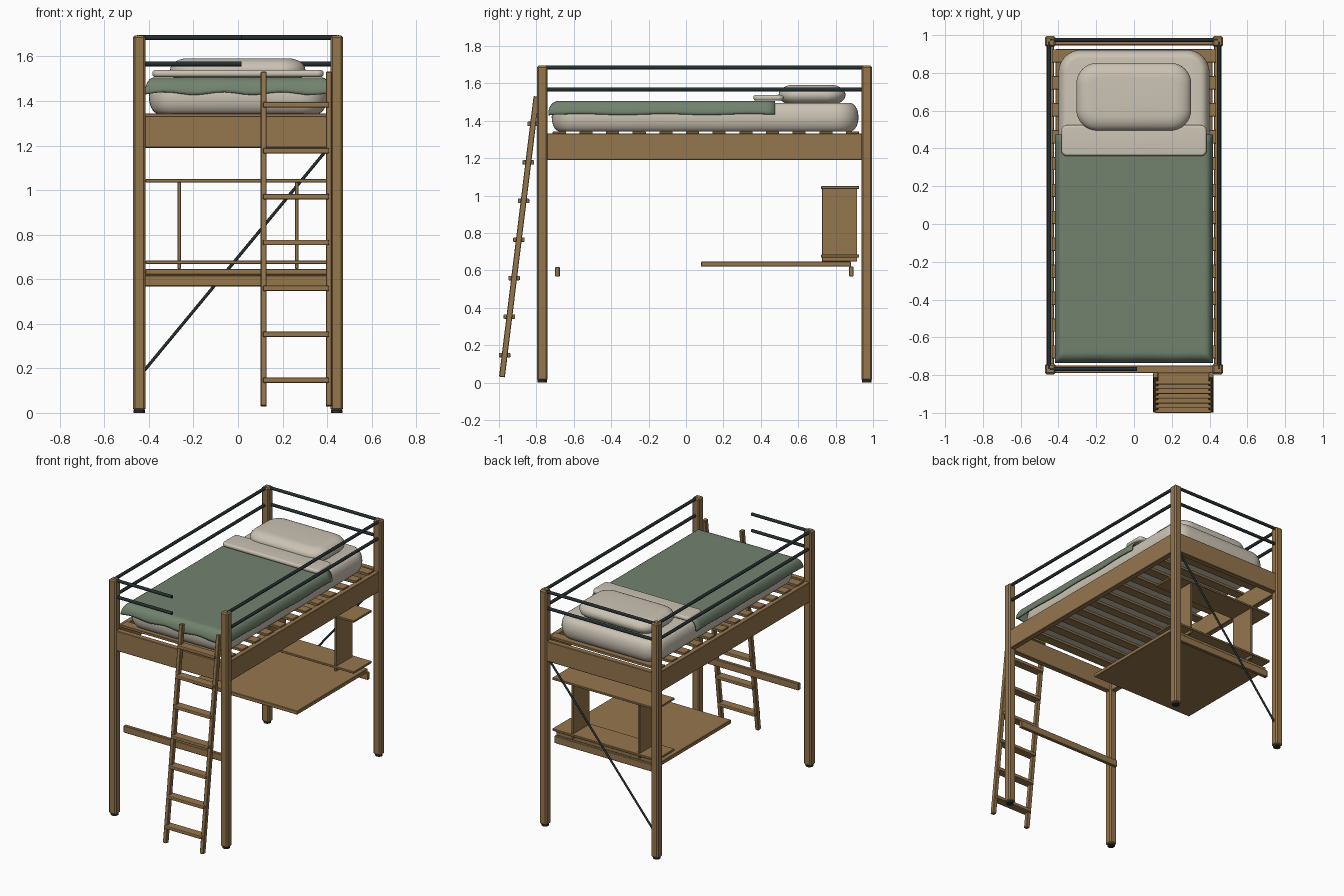
import bpy, bmesh, math
from mathutils import Vector

if "Cube" in bpy.data.objects:
    bpy.data.objects.remove(bpy.data.objects["Cube"])


def material(name, rgb):
    m = bpy.data.materials.new(name)
    m.diffuse_color = (*rgb, 1)
    m.use_nodes = True
    m.node_tree.nodes["Principled BSDF"].inputs["Base Color"].default_value = m.diffuse_color
    return m


WOOD = material("warm wood", (0.30, 0.180, 0.076))
METAL = material("dark metal", (0.018, 0.027, 0.030))
GREEN = material("sage green", (0.168, 0.223, 0.156))
CREAM = material("cream linen", (0.60, 0.545, 0.455))


def finish(name, bm, mat, smooth=None):
    bmesh.ops.recalc_face_normals(bm, faces=bm.faces)
    me = bpy.data.meshes.new(name)
    bm.to_mesh(me)
    bm.free()
    ob = bpy.data.objects.new(name, me)
    bpy.context.collection.objects.link(ob)
    me.materials.append(mat)
    if smooth:
        bpy.context.view_layer.objects.active = ob
        ob.select_set(True)
        bpy.ops.object.shade_smooth_by_angle(angle=math.radians(smooth))
        ob.select_set(False)
    return ob


def box(name, x, y, z, mat=WOOD, bevel=0.003, segments=1):
    """Box from (min, max) pairs with softened edges."""
    bm = bmesh.new()
    bmesh.ops.create_cube(bm, size=1)
    for v in bm.verts:
        v.co = [(r[0] + r[1]) / 2 + c * (r[1] - r[0]) for r, c in zip((x, y, z), v.co)]
    if bevel:
        bmesh.ops.bevel(bm, geom=bm.edges[:], offset=bevel, segments=segments,
                        affect='EDGES', profile=0.5)
    return finish(name, bm, mat)


def tube(name, a, b, radius):
    a, b = Vector(a), Vector(b)
    bm = bmesh.new()
    bmesh.ops.create_cone(bm, cap_ends=True, segments=16, radius1=radius,
                          radius2=radius, depth=(b - a).length)
    ob = finish(name, bm, METAL, 40)
    ob.location = (a + b) / 2
    ob.rotation_euler = (b - a).to_track_quat('Z', 'Y').to_euler()
    return ob


def soft_block(name, x, y, z, corner, edge, mat=CREAM):
    """Cushion: stacked rounded rectangles following a half-round edge."""
    bm = bmesh.new()
    cx, cy, cz = sum(x) / 2, sum(y) / 2, sum(z) / 2
    hx, hy, hz = (x[1] - x[0]) / 2, (y[1] - y[0]) / 2, (z[1] - z[0]) / 2
    rings = []
    for k in range(15):
        a = -math.pi / 2 + math.pi * k / 14
        inset = edge * (1 - math.cos(a))
        r = max(corner - inset, 0.006)
        ring = []
        for q, (sx, sy) in enumerate(((1, 1), (-1, 1), (-1, -1), (1, -1))):
            for i in range(9):
                t = math.pi / 2 * (q + i / 8)
                ring.append(bm.verts.new((cx + sx * (hx - inset - r) + r * math.cos(t),
                                          cy + sy * (hy - inset - r) + r * math.sin(t),
                                          cz + hz * math.sin(a))))
        rings.append(ring)
    n = len(rings[0])
    for lo, hi in zip(rings, rings[1:]):
        for i in range(n):
            bm.faces.new((lo[i], lo[(i + 1) % n], hi[(i + 1) % n], hi[i]))
    bm.faces.new(rings[0])
    bm.faces.new(rings[-1])
    return finish(name, bm, mat, 60)


PX, YF, YB, HP = 0.4435, -0.768, 0.966, 0.0285   # post centres and half width
TOP = 1.695

# Posts with dark foot pads
for sx, side in ((-1, "left"), (1, "right")):
    for y, end in ((YF, "front"), (YB, "back")):
        x = sx * PX
        box(f"{end}_{side}_post", (x - HP, x + HP), (y - HP, y + HP), (0.01, TOP), bevel=0.009)
        bm = bmesh.new()
        bmesh.ops.create_cone(bm, cap_ends=True, segments=16, radius1=0.025,
                              radius2=0.025, depth=0.014)
        finish(f"{end}_{side}_foot_pad", bm, METAL).location = (x, y, 0.007)

    # Side bed boards and side guard bars
    box(f"{side}_bed_board", (sx * PX - 0.02, sx * PX + 0.02), (YF + 0.02, YB - 0.02), (1.19, 1.333))
    for z in (1.685, 1.567):
        tube(f"{side}_guard_bar", (sx * 0.45, YF, z), (sx * 0.45, YB, z), 0.011)

# End bed boards
for y, end in ((YF, "front"), (YB, "back")):
    box(f"{end}_bed_board", (-PX + 0.02, PX - 0.02), (y - 0.02, y + 0.02), (1.19, 1.333))

# End guard bars: full at the back, half at the front for ladder access
for z in (1.685, 1.567):
    tube("back_guard_bar", (-PX, 0.975, z), (PX, 0.975, z), 0.011)
    tube("front_guard_bar", (-PX, -0.768, z), (0.015, -0.768, z), 0.011)

# Bed slats
for i in range(12):
    y = 0.89 - i * 0.1425
    box("bed_slat", (-0.435, 0.435), (y - 0.035, y + 0.035), (1.325, 1.343), bevel=0.002)

# Mattress, pillow and folded sheet
soft_block("mattress", (-0.40, 0.40), (-0.718, 0.922), (1.342, 1.495), 0.12, 0.045)
soft_block("pillow", (-0.305, 0.303), (0.495, 0.853), (1.485, 1.592), 0.11, 0.08)
soft_block("folded_sheet", (-0.385, 0.385), (0.36, 0.523), (1.508, 1.539), 0.03, 0.013)


# Blanket draped over three sides with a gently rippled hem
def drop(d, width):
    t = min(max(d / width, 0), 1)
    return 1 - math.sqrt(max(0, 1 - (1 - t) ** 2))


rim = [0, 0.001, 0.003, 0.007, 0.013, 0.021, 0.031, 0.043, 0.055]
xs = [-0.418 + d for d in rim] + [-0.34 + 0.04 * i for i in range(18)] + [0.418 - d for d in rim[::-1]]
ys = [-0.736 + d for d in rim] + [-0.65 + 0.045 * i for i in range(26)]
bm = bmesh.new()
grid = []
for y in ys:
    row = []
    for x in xs:
        side = drop(0.418 - abs(x), 0.04) * (1 + 0.04 * math.sin(y * 14))
        front = drop(y + 0.736, 0.055) * (1 + 0.09 * math.sin(x * 24))
        row.append(bm.verts.new((x, y, 1.506 - 0.072 * max(side, front))))
    grid.append(row)
for a, b in zip(grid, grid[1:]):
    for i in range(len(xs) - 1):
        bm.faces.new((a[i], a[i + 1], b[i + 1], b[i]))
blanket = finish("blanket", bm, GREEN, 60)
if blanket.data.polygons[len(blanket.data.polygons) // 2].normal.z < 0:
    blanket.data.flip_normals()
thick = blanket.modifiers.new("thickness", 'SOLIDIFY')
thick.thickness = 0.01
thick.offset = -1

# Ladder: two leaning rails and seven flat treads
z0, z1, slope = 0.03, 1.53, 0.123


def ladder_y(z):
    return -0.984 + slope * (z - z0)


for x in (0.115, 0.408):
    length = (z1 - z0) * math.hypot(1, slope)
    rail = box("ladder_rail", (-0.0135, 0.0135), (-0.0155, 0.0155), (-length / 2, length / 2))
    rail.location = (x, ladder_y((z0 + z1) / 2), (z0 + z1) / 2)
    rail.rotation_euler.x = -math.atan(slope)
for i in range(7):
    z = 0.147 + i * 0.206
    y = ladder_y(z)
    box("ladder_tread", (0.112, 0.409), (y - 0.031, y + 0.031), (z - 0.012, z + 0.012), bevel=0.005, segments=2)

# Cross bars, desk top and shelf unit
box("front_cross_bar", (-0.42, 0.42), (-0.70, -0.675), (0.568, 0.618))
box("desk_back_bar", (-0.42, 0.42), (0.872, 0.896), (0.568, 0.62))
box("desk_top", (-0.415, 0.415), (0.08, 0.882), (0.62, 0.647))
box("upper_shelf", (-0.415, 0.415), (0.722, 0.926), (1.035, 1.05), bevel=0.002)
box("lower_shelf", (-0.415, 0.415), (0.722, 0.926), (0.669, 0.684), bevel=0.002)
for x in (-0.264, 0.264):
    box("shelf_divider", (x - 0.008, x + 0.008), (0.727, 0.915), (0.647, 1.036), bevel=0.002)

# Diagonal metal brace across the back
tube("back_brace", (-0.425, 0.966, 0.185), (0.41, 0.966, 1.195), 0.007)
